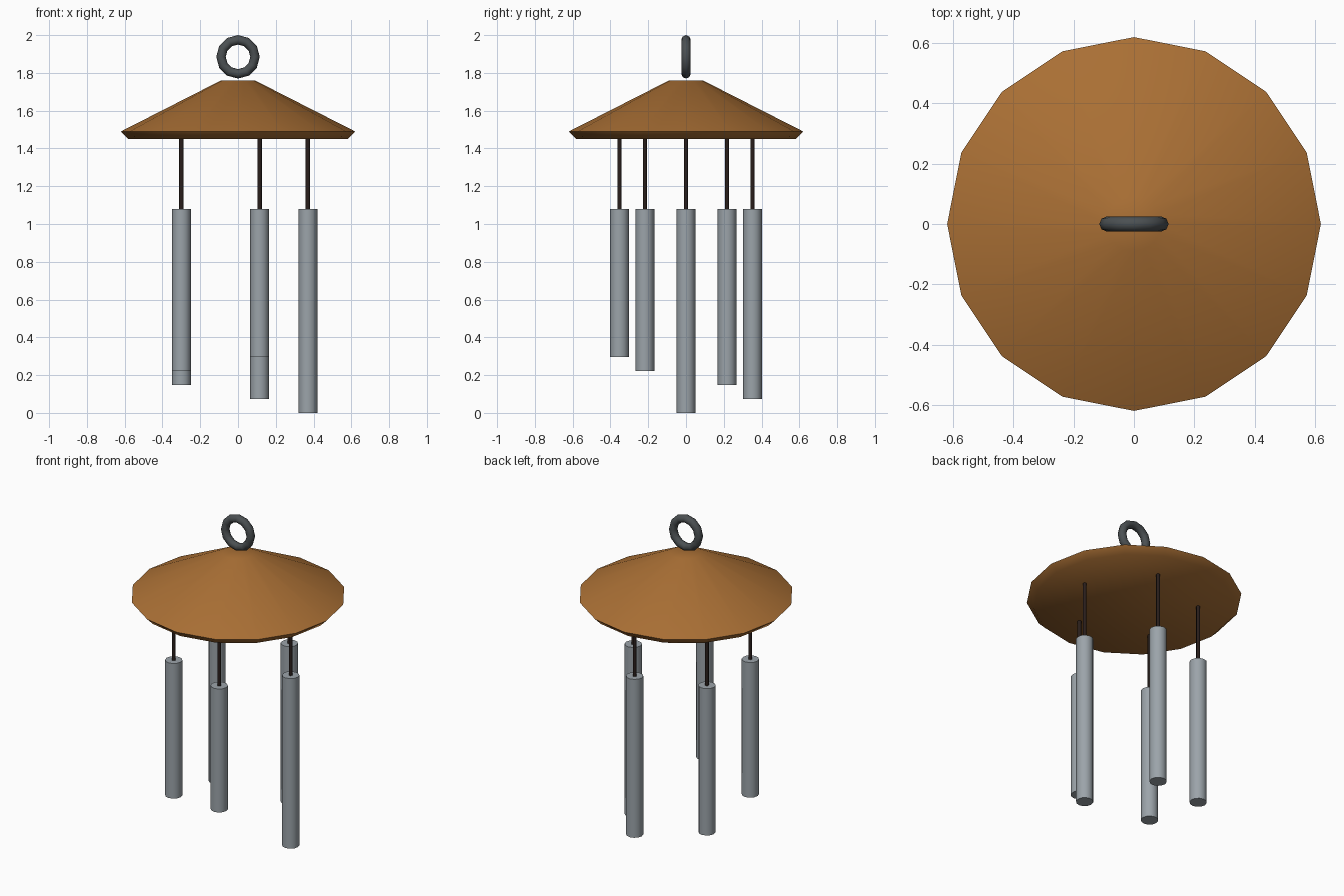
import bpy, math

if "Cube" in bpy.data.objects:
    bpy.data.objects.remove(bpy.data.objects["Cube"])

def material(name, rgb):
    m = bpy.data.materials.new(name)
    m.diffuse_color = (*rgb, 1)
    m.use_nodes = True
    m.node_tree.nodes["Principled BSDF"].inputs["Base Color"].default_value = m.diffuse_color
    return m

WOOD = material("warm wood", (0.40, 0.16, 0.035))
METAL = material("tube grey", (0.33, 0.37, 0.40))
IRON = material("dark iron", (0.07, 0.08, 0.085))
CORD = material("dark cord", (0.022, 0.013, 0.011))

def finish(ob, name, mat, angle):
    ob.name = name
    ob.data.materials.append(mat)
    bpy.ops.object.shade_smooth_by_angle(angle=math.radians(angle))

def lathe(name, profile, sides, mat, angle, x=0, y=0):
    """Closed solid turned from (radius, z) points, with end caps."""
    verts = [(x + r * math.cos(2 * math.pi * i / sides),
              y + r * math.sin(2 * math.pi * i / sides), z)
             for r, z in profile for i in range(sides)]
    faces = [(k * sides + i, k * sides + (i + 1) % sides,
              (k + 1) * sides + (i + 1) % sides, (k + 1) * sides + i)
             for k in range(len(profile) - 1) for i in range(sides)]
    faces.append(tuple(reversed(range(sides))))
    faces.append(tuple(range((len(profile) - 1) * sides, len(profile) * sides)))
    me = bpy.data.meshes.new(name)
    me.from_pydata(verts, [], faces)
    ob = bpy.data.objects.new(name, me)
    bpy.context.collection.objects.link(ob)
    bpy.ops.object.select_all(action='DESELECT')
    ob.select_set(True)
    bpy.context.view_layer.objects.active = ob
    finish(ob, name, mat, angle)

# Conical roof with a bevelled underside edge
lathe("roof", [(0.58, 1.45), (0.62, 1.49), (0.09, 1.76)], 16, WOOD, 80)

# Hanging ring standing upright over the roof
bpy.ops.mesh.primitive_torus_add(major_radius=0.09, minor_radius=0.025,
                                 major_segments=12, minor_segments=8,
                                 location=(0, 0, 1.885),
                                 rotation=(math.pi / 2, 0, 0))
finish(bpy.context.object, "hanging_ring", IRON, 60)

# Five tubes of falling length on cords, spaced around a circle
for i in range(5):
    a = 2 * math.pi * i / 5
    x, y = 0.37 * math.cos(a), 0.37 * math.sin(a)
    lathe(f"tube_{i + 1}", [(0.05, 0.074 * i), (0.05, 1.08)], 12, METAL, 60, x, y)
    lathe(f"cord_{i + 1}", [(0.012, 1.07), (0.012, 1.46)], 6, CORD, 70, x, y)
